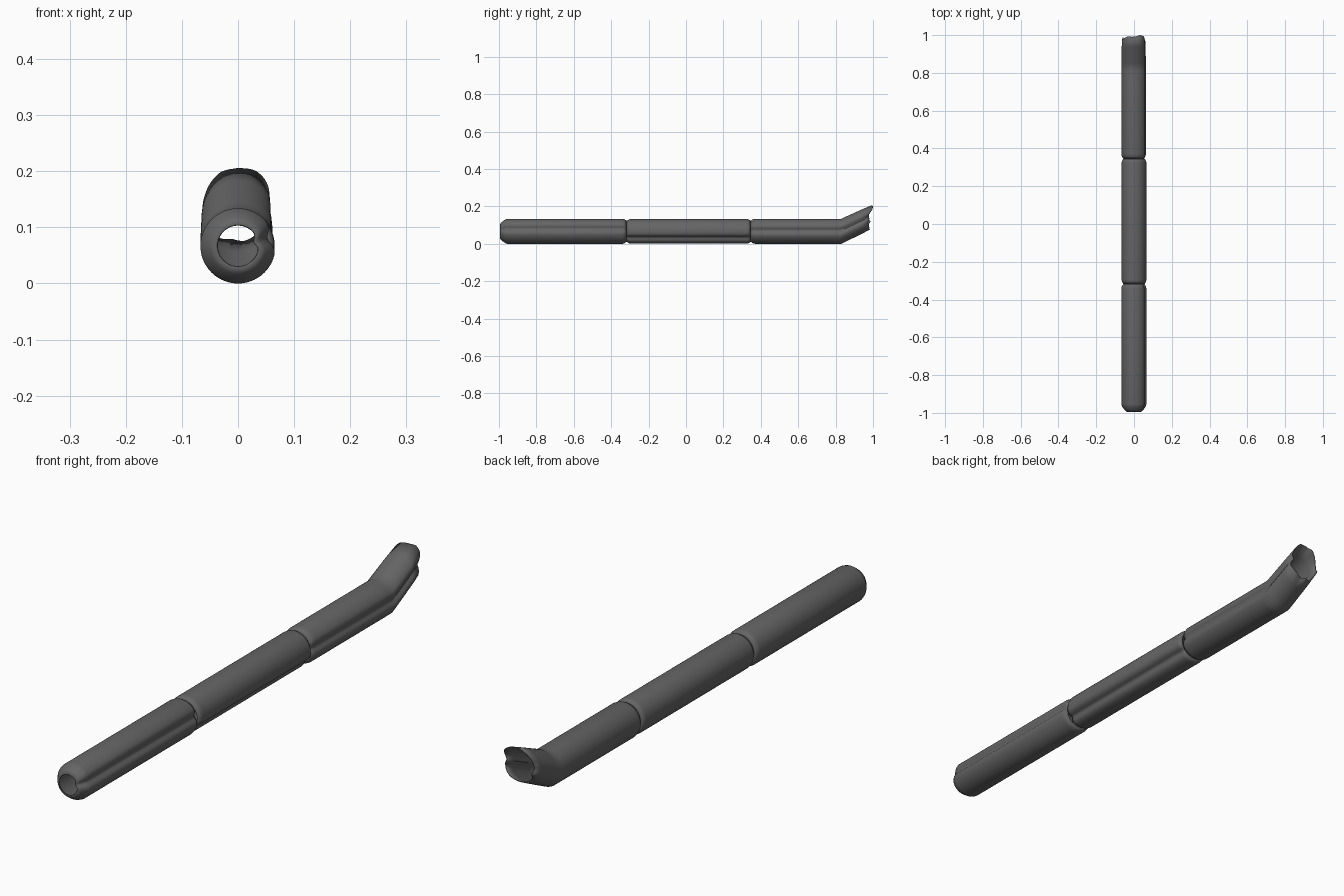
import bpy, bmesh, math, random

if "Cube" in bpy.data.objects:
    bpy.data.objects.remove(bpy.data.objects["Cube"])

random.seed(4)
SIDES = 72
CZ = 0.067          # height of the pipe axis
BEND_Y = 0.83       # where the pipe kinks upwards
SLOPE = 0.47


def pipe_section(name, stations, groove_deg, torn=False):
    """Loft (y, radius) rings with one soft lengthwise groove."""
    bm = bmesh.new()
    # coarse random teeth, interpolated around the torn mouth
    teeth = [random.uniform(-0.012, 0.012) for _ in range(18)]
    rings = []
    for n, (y, r) in enumerate(stations):
        ring = []
        for i in range(SIDES):
            a = 2 * math.pi * i / SIDES
            d = (math.degrees(a) - groove_deg + 180) % 360 - 180
            rr = r * (1 - 0.2 * math.exp(-(d / 14) ** 2))
            yy = y
            if torn and n == len(stations) - 1:
                k, f = divmod(i, SIDES // 18)
                f /= SIDES // 18
                jag = teeth[k] * (1 - f) + teeth[(k + 1) % 18] * f
                yy += jag + 0.012 * max(0, math.sin(a)) - 0.01 * math.exp(-(d / 25) ** 2)
            z = CZ + rr * math.sin(a) + max(0, yy - BEND_Y) * SLOPE
            ring.append(bm.verts.new((rr * math.cos(a), yy, z)))
        rings.append(ring)
    for lo, hi in zip(rings, rings[1:]):
        for i in range(SIDES):
            j = (i + 1) % SIDES
            bm.faces.new((lo[i], hi[i], hi[j], lo[j]))
    bmesh.ops.recalc_face_normals(bm, faces=bm.faces)
    mesh = bpy.data.meshes.new(name)
    bm.to_mesh(mesh)
    bm.free()
    mat = bpy.data.materials.get("dark_metal") or bpy.data.materials.new("dark_metal")
    mat.diffuse_color = (0.13, 0.13, 0.13, 1)
    mat.use_nodes = True
    mat.node_tree.nodes["Principled BSDF"].inputs["Base Color"].default_value = mat.diffuse_color
    mesh.materials.append(mat)
    ob = bpy.data.objects.new(name, mesh)
    bpy.context.collection.objects.link(ob)
    # outward normals, thin inner wall
    if sum(p.normal.dot((p.center.x, 0, p.center.z - CZ)) for p in mesh.polygons) < 0:
        mesh.flip_normals()
    wall = ob.modifiers.new("wall", 'SOLIDIFY')
    wall.thickness = 0.003
    wall.offset = -1
    bpy.ops.object.select_all(action='DESELECT')
    ob.select_set(True)
    bpy.context.view_layer.objects.active = ob
    bpy.ops.object.shade_smooth_by_angle(angle=math.radians(35))
    return ob


R = 0.067
# front length with the tapered mouth
pipe_section("front_pipe", [(-0.995, 0.038), (-0.985, 0.05), (-0.965, 0.064), (-0.955, R),
                            (-0.34, R), (-0.33, 0.065), (-0.318, 0.056)], 14)
# middle length, groove turned towards the underside
pipe_section("middle_pipe", [(-0.318, 0.056), (-0.305, 0.064), (-0.295, 0.0655),
                             (0.325, 0.0655), (0.335, 0.064), (0.345, 0.056)], -38)
# rear length, kinked upwards and torn open
pipe_section("rear_pipe", [(0.345, 0.056), (0.358, 0.0645), (0.37, R), (0.81, R),
                           (BEND_Y, R), (0.85, R), (0.94, 0.065), (0.98, 0.063)], 5, torn=True)
